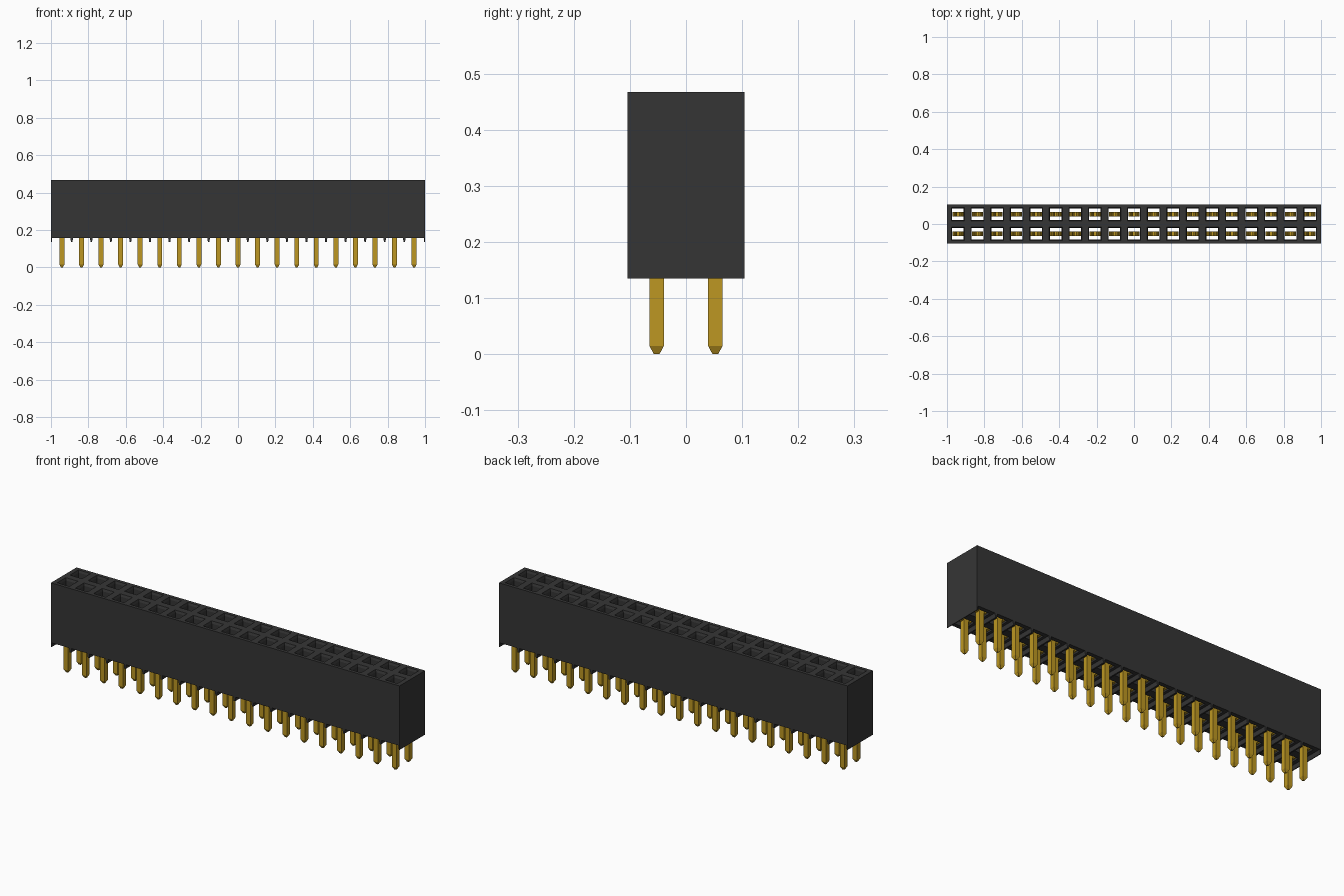
import bpy, bmesh

if "Cube" in bpy.data.objects:
    bpy.data.objects.remove(bpy.data.objects["Cube"])

COUNT, PITCH = 19, 0.1046
HALF_X, HALF_Y = 1.0, 0.1046
Z_FOOT, Z_BASE, Z_TOP = 0.135, 0.157, 0.467
columns = [(i - (COUNT - 1) / 2) * PITCH for i in range(COUNT)]


def material(name, rgb):
    m = bpy.data.materials.new(name)
    m.use_nodes = True
    m.diffuse_color = (*rgb, 1)
    m.node_tree.nodes["Principled BSDF"].inputs["Base Color"].default_value = (*rgb, 1)
    return m


def make_mesh(name, bm, mat):
    bmesh.ops.remove_doubles(bm, verts=bm.verts, dist=1e-5)
    bmesh.ops.recalc_face_normals(bm, faces=bm.faces)
    mesh = bpy.data.meshes.new(name)
    bm.to_mesh(mesh)
    bm.free()
    mesh.materials.append(mat)
    return mesh


def add_object(name, mesh, location=(0, 0, 0)):
    ob = bpy.data.objects.new(name, mesh)
    ob.location = location
    bpy.context.collection.objects.link(ob)
    return ob


def loft(bm, rings, caps=True):
    """Join rectangles (x0, x1, y0, y1, z) into a tube."""
    loops = [[bm.verts.new(p) for p in ((a, c, z), (b, c, z), (b, d, z), (a, d, z))]
             for a, b, c, d, z in rings]
    for lo, hi in zip(loops, loops[1:]):
        for i in range(4):
            j = (i + 1) % 4
            bm.faces.new((lo[i], lo[j], hi[j], hi[i]))
    if caps:
        bm.faces.new(loops[0][::-1])
        bm.faces.new(loops[-1])


def prism(bm, profile, half_y):
    """Extrude an (x, z) outline along y."""
    face = bm.faces.new([bm.verts.new((x, -half_y, z)) for x, z in profile])
    out = bmesh.ops.extrude_face_region(bm, geom=[face])
    bmesh.ops.translate(bm, vec=(0, 2 * half_y, 0),
                        verts=[v for v in out["geom"] if isinstance(v, bmesh.types.BMVert)])


black = material("black plastic", (0.036, 0.036, 0.036))
gold = material("gold metal", (0.51, 0.31, 0.016))

# Housing: a grid of open sockets, each with a small funnel at the mouth
edges = [-HALF_X] + [(a + b) / 2 for a, b in zip(columns, columns[1:])] + [HALF_X]
bm = bmesh.new()
for i, x in enumerate(columns):
    for y0, y1 in ((-HALF_Y, 0), (0, HALF_Y)):
        y = (y0 + y1) / 2
        cell = (edges[i], edges[i + 1], y0, y1)
        hole = (x - 0.031, x + 0.031, y - 0.031, y + 0.031)
        mouth = (x - 0.035, x + 0.035, y - 0.035, y + 0.035)
        loft(bm, [(*cell, Z_BASE), (*hole, Z_BASE), (*hole, Z_TOP - 0.012),
                  (*mouth, Z_TOP), (*cell, Z_TOP)], caps=False)
# Outer walls, divided at the socket edges so that they weld to the grid
for y in (-HALF_Y, HALF_Y):
    for a, b in zip(edges, edges[1:]):
        bm.faces.new([bm.verts.new(p) for p in
                      ((a, y, Z_BASE), (b, y, Z_BASE), (b, y, Z_TOP), (a, y, Z_TOP))])
for x in (-HALF_X, HALF_X):
    for a, b in ((-HALF_Y, 0), (0, HALF_Y)):
        bm.faces.new([bm.verts.new(p) for p in
                      ((x, a, Z_BASE), (x, b, Z_BASE), (x, b, Z_TOP), (x, a, Z_TOP))])
add_object("housing", make_mesh("housing", bm, black))

# Standoff ribs across the underside, between the columns and at both ends
bm = bmesh.new()
for x in edges:
    top = (max(x - 0.007, -HALF_X), min(x + 0.007, HALF_X))
    low = (max(x - 0.004, -HALF_X), min(x + 0.004, HALF_X))
    prism(bm, [(low[0], Z_FOOT), (low[1], Z_FOOT), (top[1], Z_BASE), (top[0], Z_BASE)], HALF_Y)
add_object("standoff_ribs", make_mesh("standoff_ribs", bm, black))

# Contact: pointed square pin, shoulder and two sprung leaves
bm = bmesh.new()
square = lambda r, z: (-r, r, -r, r, z)
loft(bm, [square(0.005, 0), square(0.013, 0.015), square(0.013, 0.175)])
loft(bm, [(-0.03, 0.03, -0.013, 0.013, 0.165), (-0.03, 0.03, -0.013, 0.013, 0.21)])
for s in (-1, 1):
    leaf = [(0.03, 0.21), (0.012, 0.38), (0.022, 0.42),
            (0.016, 0.42), (0.005, 0.38), (0.022, 0.21)]
    prism(bm, [(s * x, z) for x, z in leaf], 0.013)
contact = make_mesh("contact", bm, gold)
for row, y in (("front", -PITCH / 2), ("back", PITCH / 2)):
    for i, x in enumerate(columns):
        add_object(f"contact_{row}_{i + 1:02d}", contact, (x, y, 0))
